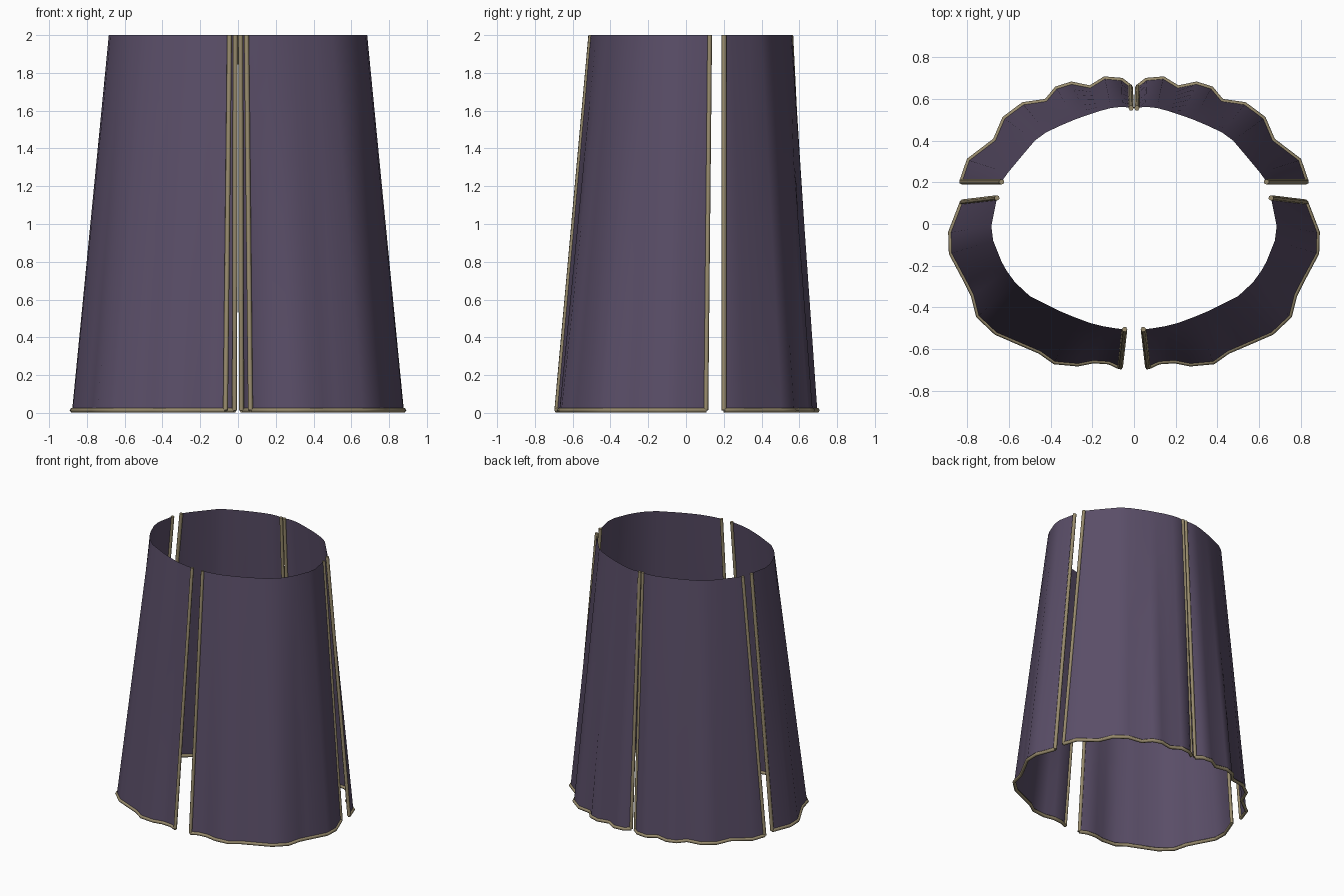
import bpy, bmesh
from mathutils import Vector

if "Cube" in bpy.data.objects:
    bpy.data.objects.remove(bpy.data.objects["Cube"])

def material(name, rgb):
    m = bpy.data.materials.new(name)
    m.diffuse_color = (*rgb, 1)
    m.use_nodes = True
    m.node_tree.nodes["Principled BSDF"].inputs["Base Color"].default_value = m.diffuse_color
    return m

cloth = material("dusky_purple_cloth", (0.102, 0.076, 0.138))
braid = material("tan_trim", (0.31, 0.255, 0.15))
R = 0.013        # trim radius
HEM = 0.014      # height of the hem line
ROWS = 6

# Right half of the skirt, counter-clockwise: pleated hem and smooth waist
front_hem = [(.066, -.685), (.12, -.66), (.195, -.655), (.27, -.67), (.38, -.66), (.45, -.61),
             (.52, -.58), (.66, -.52), (.745, -.44), (.77, -.34), (.80, -.28), (.875, -.14),
             (.878, -.04), (.822, .105)]
front_top = [(.045, -.505), (.09, -.50), (.15, -.49), (.21, -.475), (.29, -.445), (.35, -.42),
             (.41, -.39), (.50, -.345), (.57, -.28), (.61, -.225), (.635, -.18), (.675, -.08),
             (.684, -.01), (.657, .125)]
back_hem = [(.825, .202), (.79, .305), (.665, .40), (.62, .505), (.53, .572), (.42, .588),
            (.37, .648), (.30, .67), (.21, .652), (.14, .695), (.06, .688), (.018, .655)]
back_top = [(.635, .202), (.605, .245), (.53, .335), (.475, .40), (.42, .44), (.345, .475),
            (.285, .50), (.23, .52), (.17, .54), (.11, .556), (.055, .562), (.014, .556)]

def panel(name, hem, top):
    """Cloth sheet ruled from the hem up to the waist."""
    bm = bmesh.new()
    grid = []
    for r in range(ROWS + 1):
        t = r / ROWS
        grid.append([bm.verts.new(a.lerp(b, t)) for a, b in zip(hem, top)])
    for lo, hi in zip(grid, grid[1:]):
        for i in range(len(lo) - 1):
            bm.faces.new((lo[i], lo[i + 1], hi[i + 1], hi[i]))
    me = bpy.data.meshes.new(name)
    bm.to_mesh(me)
    bm.free()
    me.shade_smooth()
    me.materials.append(cloth)
    bpy.context.collection.objects.link(bpy.data.objects.new(name, me))

def trim(name, lines):
    """Round braid along each line."""
    cu = bpy.data.curves.new(name, 'CURVE')
    cu.dimensions = '3D'
    cu.bevel_depth = R
    cu.bevel_resolution = 1
    cu.use_fill_caps = True
    for pts in lines:
        s = cu.splines.new('POLY')
        s.points.add(len(pts) - 1)
        for p, co in zip(s.points, pts):
            p.co = (*co, 1)
    cu.materials.append(braid)
    bpy.context.collection.objects.link(bpy.data.objects.new(name, cu))

for side, sx in (("right", 1), ("left", -1)):
    for part, hem2, top2 in (("front", front_hem, front_top), ("back", back_hem, back_top)):
        hem = [Vector((sx * x, y, HEM)) for x, y in hem2]
        top = [Vector((sx * x, y, 2.0)) for x, y in top2]
        if sx < 0:               # keep the cloth facing outward
            hem.reverse()
            top.reverse()
        panel(f"{part}_{side}_panel", hem, top)
        trim(f"{part}_{side}_hem_trim", [hem])
        trim(f"{part}_{side}_edge_trim", [[hem[0], top[0]], [hem[-1], top[-1]]])
